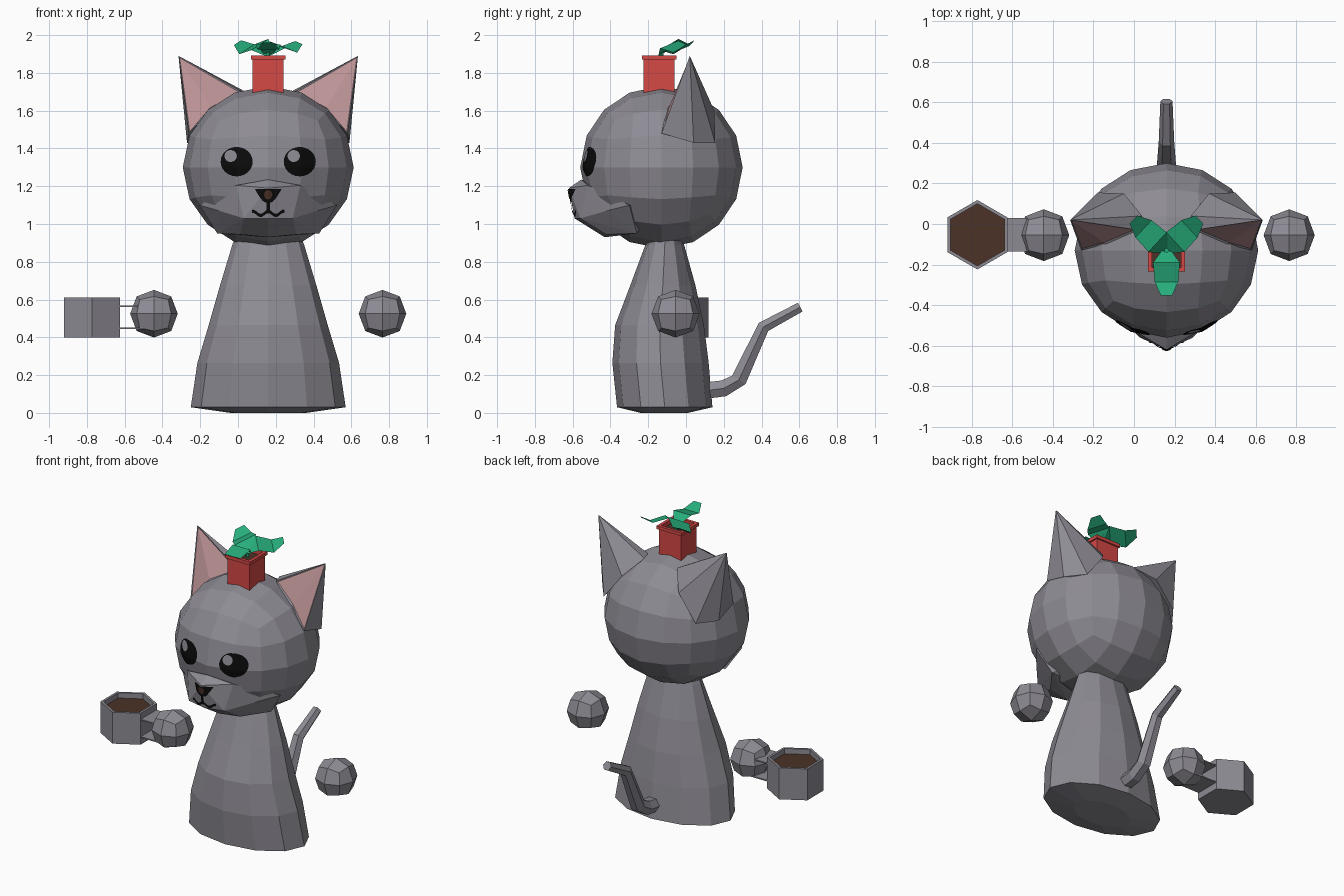
import bpy, bmesh, math
from math import sin, cos, pi
from mathutils import Vector, Matrix
from mathutils.bvhtree import BVHTree

if "Cube" in bpy.data.objects:
    bpy.data.objects.remove(bpy.data.objects["Cube"])

CX = 0.16  # centre line of the cat


def material(name, rgb):
    m = bpy.data.materials.new(name)
    m.diffuse_color = (*rgb, 1)
    m.use_nodes = True
    m.node_tree.nodes["Principled BSDF"].inputs["Base Color"].default_value = m.diffuse_color
    return m


GREY = material("grey fur", (0.27, 0.26, 0.295))
PINK = material("ear pink", (0.50, 0.29, 0.30))
BLACK = material("black", (0.003, 0.003, 0.003))
BROWN = material("coffee brown", (0.07, 0.032, 0.02))
RED = material("pot red", (0.66, 0.065, 0.06))
GREEN = material("leaf green", (0.02, 0.42, 0.20))


def finish(name, bm, *mats, recalc=True):
    if recalc:
        bmesh.ops.recalc_face_normals(bm, faces=bm.faces[:])
    me = bpy.data.meshes.new(name)
    bm.to_mesh(me)
    bm.free()
    for m in mats:
        me.materials.append(m)
    ob = bpy.data.objects.new(name, me)
    bpy.context.collection.objects.link(ob)
    return ob


def ring(n, rx, ry, c, phase=0.0):
    return [Vector((c[0] + rx * cos(phase + 2 * pi * i / n),
                    c[1] + ry * sin(phase + 2 * pi * i / n), c[2])) for i in range(n)]


def loft(name, rings, mats, top_mat=0):
    """Skin a list of rings and cap both ends."""
    bm = bmesh.new()
    vs = [[bm.verts.new(p) for p in r] for r in rings]
    n = len(vs[0])
    for a, b in zip(vs, vs[1:]):
        for i in range(n):
            bm.faces.new((a[i], a[(i + 1) % n], b[(i + 1) % n], b[i]))
    bm.faces.new(vs[0][::-1])
    bm.faces.new(vs[-1]).material_index = top_mat
    return finish(name, bm, *mats)


def ball(name, c, radii, level, spherical):
    """Cube rounded by subdivision, optionally pushed onto an ellipsoid."""
    bm = bmesh.new()
    bmesh.ops.create_cube(bm, size=2)
    ob = finish(name, bm, GREY)
    mod = ob.modifiers.new("round", "SUBSURF")
    mod.levels = level
    me = bpy.data.meshes.new_from_object(ob.evaluated_get(bpy.context.evaluated_depsgraph_get()))
    ob.modifiers.clear()
    ob.data = me
    for v in me.vertices:
        p = v.co.normalized() if spherical else v.co
        v.co = Vector(c) + Vector(p[i] * radii[i] for i in range(3))
    for p in me.polygons:
        p.use_smooth = False
    return ob


def mirrored(pts):
    return [(CX + s * x, y, z) for x, y, z in pts for s in ((1, -1) if x else (1,))]


# Body: tapered twelve-sided column with a slightly domed base
profile = [(0.0, 0.20, -0.24, 0.01), (0.03, 0.41, -0.365, 0.14), (0.265, 0.375, -0.39, 0.12),
           (0.465, 0.315, -0.375, 0.095), (0.675, 0.255, -0.295, 0.05),
           (0.89, 0.19, -0.215, -0.01), (1.0, 0.15, -0.19, -0.03)]
loft("body", [ring(12, rx, (y1 - y0) / 2, (CX, (y0 + y1) / 2, z)) for z, rx, y0, y1 in profile], [GREY])

# Head and muzzle
head = ball("head", (CX, -0.13, 1.30), (0.4525, 0.43, 0.43), 2, True)
bm = bmesh.new()
for p in mirrored([(0, -0.62, 1.19), (0, -0.59, 1.03), (0, -0.555, 1.235), (0.17, -0.52, 1.205),
                   (0.13, -0.56, 1.03), (0.365, -0.30, 1.10), (0.26, -0.42, 1.07),
                   (0, -0.43, 0.93), (0.27, -0.26, 0.95), (0.15, -0.42, 0.945),
                   (0, -0.15, 1.1)]):
    bm.verts.new(p)
res = bmesh.ops.convex_hull(bm, input=bm.verts[:])
bmesh.ops.delete(bm, geom=[v for v in bm.verts if not v.link_faces], context="VERTS")
muzzle = finish("muzzle", bm, GREY)

# Surface of the whole face, used to lay painted details on it
co, polys = [], []
for ob in (head, muzzle):
    base = len(co)
    co += [v.co.copy() for v in ob.data.vertices]
    polys += [[base + i for i in p.vertices] for p in ob.data.polygons]
face_tree = BVHTree.FromPolygons(co, polys)


def decal(name, fn, nu, nv, mat, lift):
    """Thin patch fn(u, v) -> (x, z) laid on the front of the face."""
    bm = bmesh.new()
    grid = []
    for i in range(nu + 1):
        row = []
        for j in range(nv + 1):
            x, z = fn(i / nu, j / nv)
            hit = face_tree.ray_cast(Vector((CX + x, -2, z)), Vector((0, 1, 0)))[0]
            row.append(bm.verts.new(hit - Vector((0, lift, 0))))
        grid.append(row)
    for i in range(nu):
        for j in range(nv):
            bm.faces.new((grid[i][j], grid[i + 1][j], grid[i + 1][j + 1], grid[i][j + 1]))
    bmesh.ops.remove_doubles(bm, verts=bm.verts[:], dist=1e-5)
    for f in bm.faces:
        f.normal_update()
        if f.normal.y > 0:
            f.normal_flip()
    return finish(name, bm, mat, recalc=False)


def disc(cx, cz, rx, rz):
    return lambda u, v: (cx + rx * v * cos(2 * pi * u), cz + rz * v * sin(2 * pi * u))


# Eyes with highlights, nose and mouth
for side, s in (("left", -1), ("right", 1)):
    decal(side + "_eye", disc(s * 0.167, 1.33, 0.085, 0.078), 24, 8, BLACK, 0.006)
    decal(side + "_eye_highlight", disc(s * 0.167 - 0.032, 1.36, 0.033, 0.032), 16, 4, GREY, 0.009)
decal("nose", lambda u, v: ((2 * u - 1) * (0.018 + 0.052 * v ** 0.7), 1.115 + 0.07 * v), 10, 8, BLACK, 0.006)
decal("nose_spot", disc(0, 1.155, 0.022, 0.025), 12, 3, BROWN, 0.009)
decal("mouth_stem", lambda u, v: ((2 * u - 1) * 0.009, 1.055 + 0.065 * v), 2, 6, BLACK, 0.006)
decal("mouth", lambda u, v: ((2 * u - 1) * 0.085,
                             1.036 + 0.022 * cos(pi * (2 * u - 1) * 1.06) ** 2 + 0.018 * v),
      24, 2, BLACK, 0.006)

# Ears: wide pyramids with an inset pink front
for side, s in (("left", -1), ("right", 1)):
    bm = bmesh.new()
    tip = bm.verts.new((CX + s * 0.475, 0.02, 1.89))
    base = [bm.verts.new((CX + s * x, y, z)) for x, y, z in
            ((0.14, -0.03, 1.70), (0.30, -0.10, 1.61), (0.42, -0.13, 1.48), (0.43, 0.04, 1.43),
             (0.34, 0.155, 1.43), (0.21, 0.15, 1.60), (0.12, 0.04, 1.70))]
    sides = [bm.faces.new((tip, base[i], base[(i + 1) % 7])) for i in range(7)]
    bm.faces.new(base)
    bmesh.ops.recalc_face_normals(bm, faces=bm.faces[:])
    bmesh.ops.inset_region(bm, faces=sides[:2], thickness=0.012, depth=-0.006)
    for f in sides[:2]:
        f.material_index = 1
    finish(side + "_ear", bm, GREY, PINK)

# Paws
for side, x in (("left", -0.445), ("right", 0.765)):
    ball(side + "_paw", (x, -0.055, 0.525), (0.15, 0.152, 0.15), 1, False)

# Tail: six-sided tube along a bent path
path = [(0.08, 0.115, 0.05), (0.20, 0.13, 0.05), (0.28, 0.175, 0.048), (0.41, 0.455, 0.038), (0.605, 0.56, 0.03)]
rings = []
for i, (y, z, r) in enumerate(path):
    a, b = path[max(i - 1, 0)], path[min(i + 1, len(path) - 1)]
    d = Vector((0, b[0] - a[0], b[1] - a[1])).normalized()
    n = Vector((0, -d.z, d.y))
    rings.append([Vector((CX, y, z)) + r * (cos(k * pi / 3) * Vector((1, 0, 0)) + sin(k * pi / 3) * n)
                  for k in range(6)])
loft("tail", rings, [GREY])

# Mug with coffee and a handle made of thin straps
MX, MY = -0.772, -0.053
loft("mug", [ring(6, r, r, (MX, MY, z), pi / 2) for r, z in
             ((0.171, 0.40), (0.171, 0.61), (0.153, 0.61), (0.153, 0.575))], [GREY, BROWN], 1)
for name, x, z, sx, sz in (("handle_top", -0.56, 0.565, 0.14, 0.008), ("handle_bottom", -0.56, 0.449, 0.14, 0.008),
                           ("handle_grip", -0.494, 0.507, 0.008, 0.116)):
    bm = bmesh.new()
    bmesh.ops.create_cube(bm, size=1, matrix=Matrix.Translation((x, MY, z)) @ Matrix.Diagonal((sx, 0.165, sz, 1)))
    finish(name, bm, GREY)

# Plant pot: square with a rim and soil
PY = -0.142
Q = math.sqrt(2)
loft("plant_pot", [ring(4, r * Q, r * Q, (CX, PY, z), pi / 4) for r, z in
                   ((0.082, 1.69), (0.082, 1.87), (0.092, 1.87), (0.092, 1.892), (0.072, 1.892), (0.072, 1.865))],
     [RED, BROWN], 1)
loft("plant_stem", [ring(5, 0.012, 0.012, (CX, -0.13, z)) for z in (1.86, 1.91)], [GREEN])

# Leaves: bent strips fanned around the stem, (distance, half width, height)
strip = [(0.0, 0.022, 1.90), (0.06, 0.066, 1.95), (0.155, 0.058, 1.925), (0.222, 0.028, 1.96)]
for name, angle, roll in (("front_leaf", -90, 0.0), ("left_leaf", 137, 0.45), ("right_leaf", 43, 0.3)):
    a = math.radians(angle)
    d, w = Vector((cos(a), sin(a), 0)), Vector((-sin(a), cos(a), 0))
    side = -1 if name == "left_leaf" else 1
    bm = bmesh.new()
    rows = [[bm.verts.new(Vector((CX, -0.13, z)) + d * t + w * (k * h) + Vector((0, 0, side * k * h * roll)))
             for k in (-1, 1)] for t, h, z in strip]
    for p, q in zip(rows, rows[1:]):
        bm.faces.new((p[0], q[0], q[1], p[1]))
    finish(name, bm, GREEN, recalc=False)
